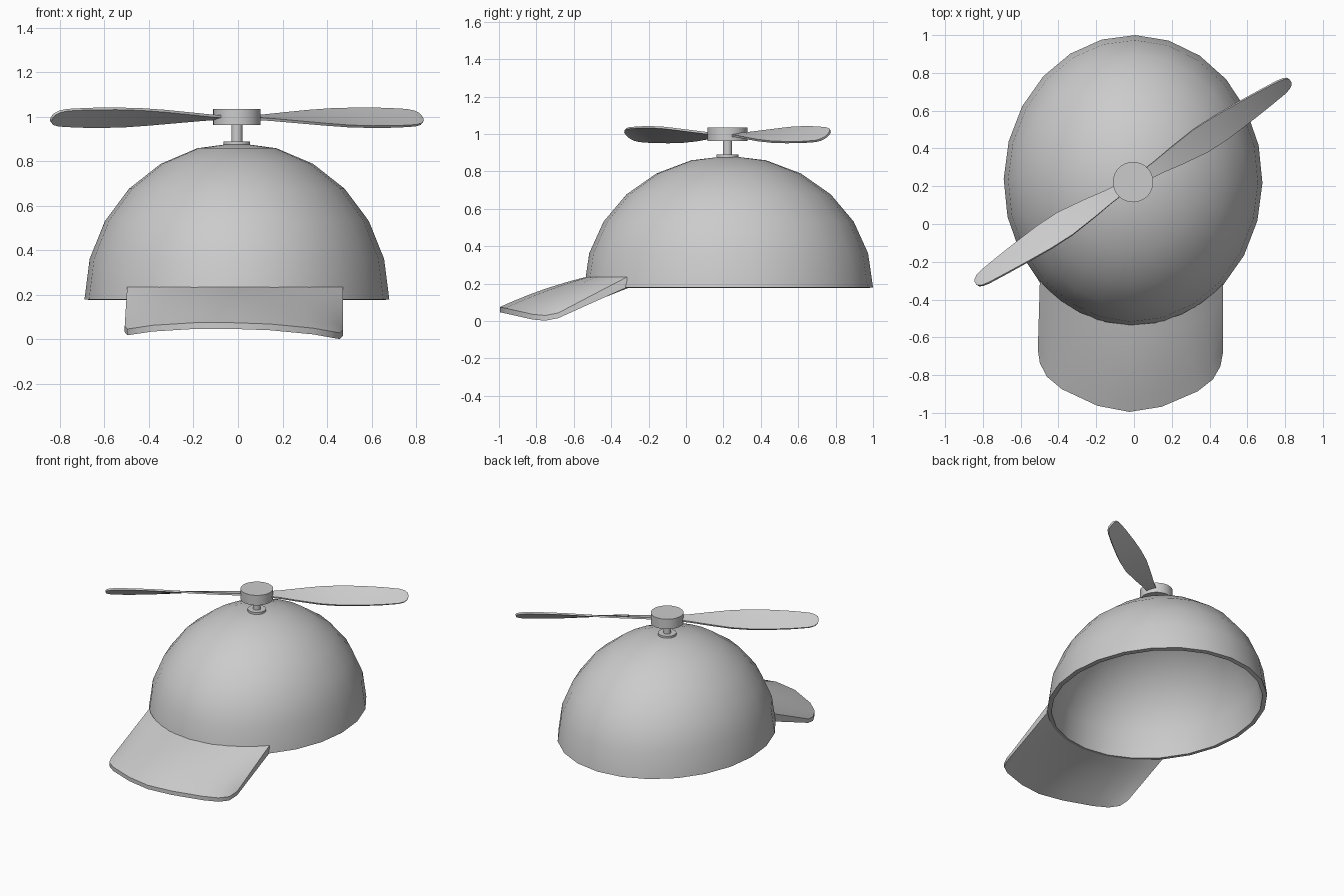
import bpy, bmesh, math
from mathutils import Matrix

if "Cube" in bpy.data.objects:
    bpy.data.objects.remove(bpy.data.objects["Cube"])

CX, CY, BASE = -0.005, 0.225, 0.18
TURN = math.radians(-0.9)


def finish(name, bm, loc, rot=0.0, thick=None, offset=-1.0, angle=35):
    bmesh.ops.recalc_face_normals(bm, faces=bm.faces)
    me = bpy.data.meshes.new(name)
    bm.to_mesh(me)
    bm.free()
    ob = bpy.data.objects.new(name, me)
    bpy.context.collection.objects.link(ob)
    ob.location = loc
    ob.rotation_euler.z = rot
    if thick:
        mod = ob.modifiers.new("thickness", "SOLIDIFY")
        mod.thickness = thick
        mod.offset = offset
    bpy.ops.object.select_all(action="DESELECT")
    ob.select_set(True)
    bpy.context.view_layer.objects.active = ob
    if thick:
        bpy.ops.object.modifier_apply(modifier="thickness")
    bpy.ops.object.shade_smooth_by_angle(angle=math.radians(angle))
    return ob


def bridge(bm, a, b, closed=True):
    n = len(a)
    for i in range(n if closed else n - 1):
        j = (i + 1) % n
        bm.faces.new((a[i], a[j], b[j], b[i]))


# dome: upper half of a sphere, stretched and given thickness
bm = bmesh.new()
bmesh.ops.create_uvsphere(bm, u_segments=24, v_segments=12, radius=1)
bmesh.ops.delete(bm, geom=[v for v in bm.verts if v.co.z < -0.01], context="VERTS")
bmesh.ops.scale(bm, vec=(0.685, 0.772, 0.703), verts=bm.verts)
finish("cap_dome", bm, (CX, CY + 0.003, BASE), TURN, thick=0.03)

# brim: columns from the dome edge to the curved outer edge (half, mirrored)
half = [  # inner x, outer x, outer y, outer top z
    (0.0, 0.0, -1.22, 0.075), (0.13, 0.17, -1.19, 0.072),
    (0.27, 0.36, -1.105, 0.057), (0.37, 0.44, -1.04, 0.044),
    (0.44, 0.478, -0.97, 0.038), (0.485, 0.49, -0.90, 0.052)]
columns = [(-a, -b, c, d) for a, b, c, d in half[:0:-1]] + half
ROWS = 6
bm = bmesh.new()
sections = []
for xi, xo, yo, zo in columns:
    yi = -0.76 * math.sqrt(1 - (xi / 0.68) ** 2)
    top, bottom = [], []
    for k in range(ROWS + 1):
        t = k / ROWS
        x, y = xi + (xo - xi) * t, yi + (yo - yi) * t
        z = 0.235 + (zo - 0.235) * t + 0.05 * t * (1 - t) * (1 - abs(x) / 0.5)
        z -= 0.018 * x * t
        top.append(bm.verts.new((x, y, z)))
        bottom.append(bm.verts.new((x, y, z - 0.055 + 0.027 * t)))
    sections.append(top + bottom[::-1])
for a, b in zip(sections, sections[1:]):
    bridge(bm, a, b)
for s in (sections[0], sections[-1]):
    n = len(s)
    for k in range(ROWS):
        bm.faces.new((s[k], s[k + 1], s[n - 2 - k], s[n - 1 - k]))
finish("brim", bm, (CX, CY, 0), TURN)


# spindle parts
def cylinder(name, radius, z0, z1, sides=32):
    bm = bmesh.new()
    bmesh.ops.create_cone(bm, cap_ends=True, segments=sides, radius1=radius,
                          radius2=radius, depth=z1 - z0)
    finish(name, bm, (CX, CY - 0.003, (z0 + z1) / 2))


cylinder("spindle_base", 0.06, 0.868, 0.89)
cylinder("spindle", 0.025, 0.87, 0.98)
cylinder("propeller_hub", 0.107, 0.963, 1.035)

# propeller blades: stations of distance, half width and half rise
stations = [(0.08, 0.030, 0.004), (0.16, 0.038, 0.009), (0.27, 0.054, 0.018),
            (0.42, 0.071, 0.030), (0.55, 0.070, 0.038), (0.68, 0.061, 0.041),
            (0.82, 0.049, 0.040), (0.93, 0.038, 0.035), (0.965, 0.030, 0.028),
            (0.985, 0.018, 0.017), (0.99, 0.007, 0.007)]
for name, turn in (("right_blade", 0), ("left_blade", math.pi)):
    bm = bmesh.new()
    rows = [[bm.verts.new((s, w * f - 0.15 * w, h * f)) for f in (-1, -0.5, 0, 0.5, 1)]
            for s, w, h in stations]
    for a, b in zip(rows, rows[1:]):
        bridge(bm, a, b, closed=False)
    finish(name, bm, (CX, CY - 0.003, 0.996), math.radians(33) + turn,
           thick=0.012, offset=0)
